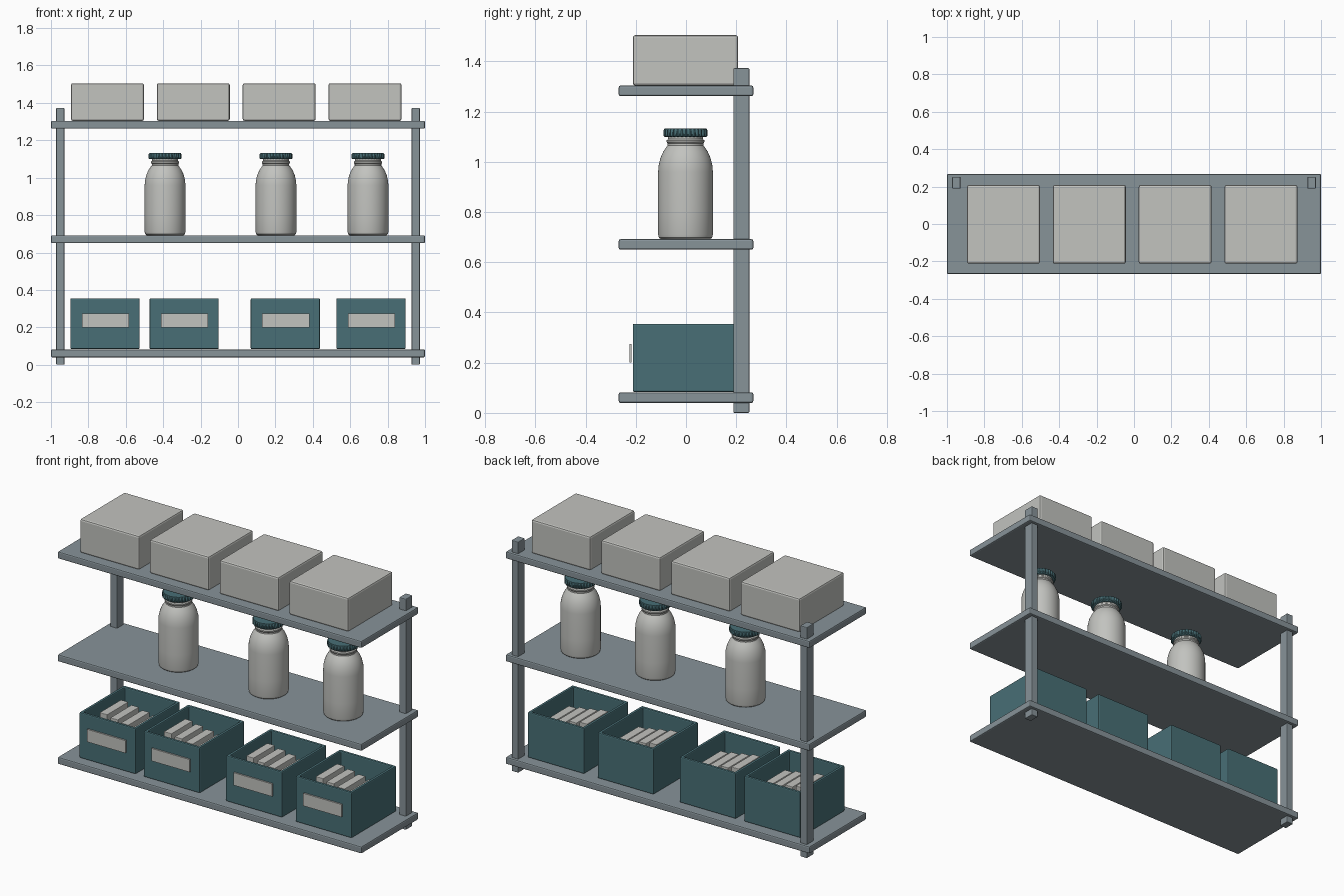
import bpy, bmesh, math

if "Cube" in bpy.data.objects:
    bpy.data.objects.remove(bpy.data.objects["Cube"])


def material(name, rgb):
    m = bpy.data.materials.new(name)
    lin = [((c / 255 + 0.055) / 1.055) ** 2.4 for c in rgb]
    m.diffuse_color = (*lin, 1)
    m.use_nodes = True
    m.node_tree.nodes["Principled BSDF"].inputs["Base Color"].default_value = m.diffuse_color
    return m


STEEL = material("grey steel", (135, 147, 153))
LIGHT = material("off white", (194, 195, 191))
TEAL = material("dark teal", (72, 111, 118))


def finish(name, bm, mat, bevel=0.0, smooth=False):
    bmesh.ops.recalc_face_normals(bm, faces=bm.faces)
    me = bpy.data.meshes.new(name)
    bm.to_mesh(me)
    bm.free()
    ob = bpy.data.objects.new(name, me)
    bpy.context.collection.objects.link(ob)
    me.materials.append(mat)
    if bevel:
        b = ob.modifiers.new("soft edges", 'BEVEL')
        b.width, b.segments = bevel, 2
    if smooth:
        bpy.context.view_layer.objects.active = ob
        ob.select_set(True)
        bpy.ops.object.shade_smooth_by_angle(angle=math.radians(35))
        ob.select_set(False)
    return ob


def box_mesh(x, y, z):
    bm = bmesh.new()
    bmesh.ops.create_cube(bm, size=1)
    for v in bm.verts:
        v.co = [lo + (c + 0.5) * (hi - lo) for c, (lo, hi) in zip(v.co, (x, y, z))]
    return bm


def box(name, x, y, z, mat, bevel=0.0):
    return finish(name, box_mesh(x, y, z), mat, bevel)


def lathe(name, cx, cy, profile, mat, sides=48, ridge=0.0, ridged=()):
    """Revolve (radius, z) points; rings listed in ridged get alternating radii."""
    bm = bmesh.new()
    rings = []
    for k, (r, z) in enumerate(profile):
        ring = []
        for i in range(sides):
            a = 2 * math.pi * i / sides
            rr = r - (ridge if k in ridged and i % 4 > 1 else 0)
            ring.append(bm.verts.new((cx + rr * math.cos(a), cy + rr * math.sin(a), z)))
        rings.append(ring)
    for a, b in zip(rings, rings[1:]):
        for i in range(sides):
            j = (i + 1) % sides
            bm.faces.new((a[i], a[j], b[j], b[i]))
    bm.faces.new(rings[0])
    bm.faces.new(rings[-1])
    return finish(name, bm, mat, smooth=True)


# Shelf boards
for name, z in (("lower_shelf", 0.04), ("middle_shelf", 0.65), ("upper_shelf", 1.262)):
    box(name, (-1, 1), (-0.268, 0.268), (z, z + 0.042), STEEL, 0.007)

# Rear posts
for name, x in (("left_post", -0.95), ("right_post", 0.95)):
    box(name, (x - 0.022, x + 0.022), (0.189, 0.252), (0, 1.373), STEEL, 0.004)

# Storage boxes on the upper shelf
for i, x in enumerate((-0.698, -0.239, 0.22, 0.679)):
    box(f"storage_box_{i + 1}", (x - 0.195, x + 0.195), (-0.212, 0.208),
        (1.304, 1.505), LIGHT, 0.01)

# Open bins with label plates and filed slabs
for i, x in enumerate((-0.711, -0.288, 0.253, 0.711)):
    bm = box_mesh((x - 0.185, x + 0.185), (-0.212, 0.208), (0.084, 0.355))
    top = max(bm.faces, key=lambda f: f.calc_center_median().z)
    bmesh.ops.inset_region(bm, faces=[top], thickness=0.025)
    floor = bmesh.ops.extrude_face_region(bm, geom=[top])
    bmesh.ops.delete(bm, geom=[top], context='FACES_ONLY')
    for v in floor["geom"]:
        if isinstance(v, bmesh.types.BMVert):
            v.co.z = 0.11
    finish(f"bin_{i + 1}", bm, TEAL, 0.006)
    box(f"bin_label_{i + 1}", (x - 0.124, x + 0.128), (-0.226, -0.217), (0.2, 0.275), LIGHT)
    for k in range(4):
        sx = x - 0.105 + 0.07 * k
        box(f"bin_{i + 1}_slab_{k + 1}", (sx - 0.025, sx + 0.025), (-0.1, 0.1),
            (0.11, 0.325 - 0.012 * k), LIGHT, 0.003)

# Jars with ridged lids
JAR = [(0.098, 0.692), (0.106, 0.698), (0.109, 0.71), (0.109, 0.8), (0.109, 0.96),
       (0.107, 0.985), (0.1, 1.015), (0.089, 1.04), (0.077, 1.058), (0.071, 1.066),
       (0.071, 1.074), (0.075, 1.079), (0.075, 1.086), (0.069, 1.091), (0.069, 1.105)]
LID = [(0.082, 1.099), (0.088, 1.103), (0.088, 1.126), (0.083, 1.132)]
for i, x in enumerate((-0.39, 0.203, 0.695)):
    lathe(f"jar_{i + 1}", x, -0.002, JAR, LIGHT)
    lathe(f"jar_lid_{i + 1}", x, -0.002, LID, TEAL, 128, 0.005, (1, 2))
